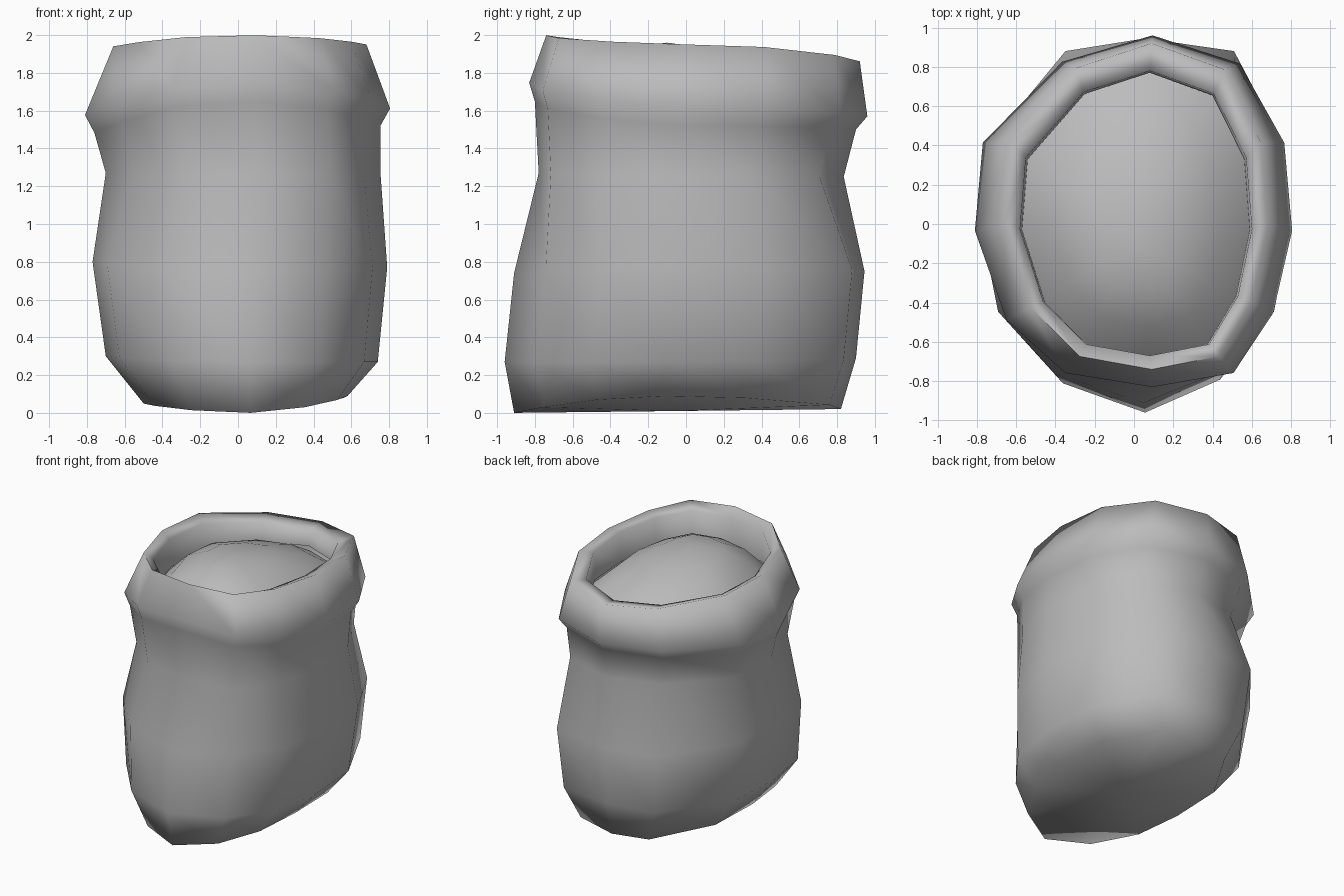
import bpy
import bmesh
import math

old = bpy.data.objects.get("Cube")
if old:
    bpy.data.objects.remove(old, do_unlink=True)

# Single cloth colour
cloth = bpy.data.materials.new("grey_cloth")
cloth.use_nodes = True
colour = (0.5, 0.5, 0.5, 1)
cloth.diffuse_color = colour
cloth.node_tree.nodes["Principled BSDF"].inputs["Base Color"].default_value = colour

# Uneven twelve-sided cross-sections, clockwise from the back
BASE = [(.06, 1), (.64, .93), (.96, .42), (1, -.08), (.9, -.5), (.58, -.82),
        (.05, -1), (-.53, -.84), (-.9, -.5), (-1, -.08), (-.96, .42), (-.46, .93)]
MOUTH = [(.12, 1), (.67, .84), (.95, .39), (1, -.11), (.88, -.58), (.63, -.92),
         (.12, -1), (-.43, -.92), (-.8, -.62), (-1, -.11), (-.95, .39), (-.45, .85)]


def add_ring(bm, section, x0, x1, y0, y1, left, right, front, back):
    """One loop given its extents and its height at each side."""
    ring = []
    for u, v in section:
        x = (x0 + x1) / 2 + u * (x1 - x0) / 2
        y = (y0 + y1) / 2 + v * (y1 - y0) / 2
        z_side = right if u > 0 else left
        z_end = back if v > 0 else front
        z = (z_side * u * u + z_end * v * v) / (u * u + v * v)
        ring.append(bm.verts.new((x, y, z)))
    return ring


def loft(name, rings, pole_ring, pole):
    """Skin the rings and close one end with a fan."""
    bm = bmesh.new()
    loops = [add_ring(bm, *r) for r in rings]
    n = len(BASE)
    for a, b in zip(loops, loops[1:]):
        for i in range(n):
            j = (i + 1) % n
            bm.faces.new((a[i], a[j], b[j], b[i]))
    tip = bm.verts.new(pole)
    end = loops[pole_ring]
    for i in range(n):
        bm.faces.new((end[i], end[(i + 1) % n], tip))
    bmesh.ops.recalc_face_normals(bm, faces=bm.faces)
    mesh = bpy.data.meshes.new(name)
    bm.to_mesh(mesh)
    bm.free()
    mesh.materials.append(cloth)
    obj = bpy.data.objects.new(name, mesh)
    bpy.context.collection.objects.link(obj)
    bpy.ops.object.select_all(action="DESELECT")
    obj.select_set(True)
    bpy.context.view_layer.objects.active = obj
    bpy.ops.object.shade_smooth_by_angle(angle=math.radians(100))


# Sagging sack body with a rolled rim and inner lip
loft("sack_body", [
    (BASE, -.50, .58, -.91, .82, .05, .09, 0, .02),
    (BASE, -.70, .74, -.96, .90, .30, .27, .27, .29),
    (BASE, -.77, .79, -.91, .945, .80, .77, .74, .75),
    (MOUTH, -.70, .755, -.78, .835, 1.27, 1.26, 1.27, 1.25),
    (MOUTH, -.76, .755, -.80, .90, 1.48, 1.52, 1.65, 1.50),
    (MOUTH, -.81, .805, -.83, .96, 1.575, 1.61, 1.75, 1.57),
    (MOUTH, -.66, .68, -.74, .92, 1.94, 1.95, 2.0, 1.86),
    (MOUTH, -.58, .60, -.67, .78, 1.90, 1.93, 1.94, 1.84),
    (MOUTH, -.57, .59, -.67, .77, 1.68, 1.70, 1.70, 1.72),
], 0, (.05, -.05, .01))

# Heaped contents filling the mouth
loft("contents", [
    (MOUTH, -.58, .60, -.68, .78, 1.66, 1.68, 1.68, 1.68),
    (MOUTH, -.42, .44, -.52, .58, 1.82, 1.83, 1.84, 1.80),
    (MOUTH, -.22, .24, -.33, .26, 1.92, 1.92, 1.93, 1.91),
], 2, (.02, -.1, 1.96))
